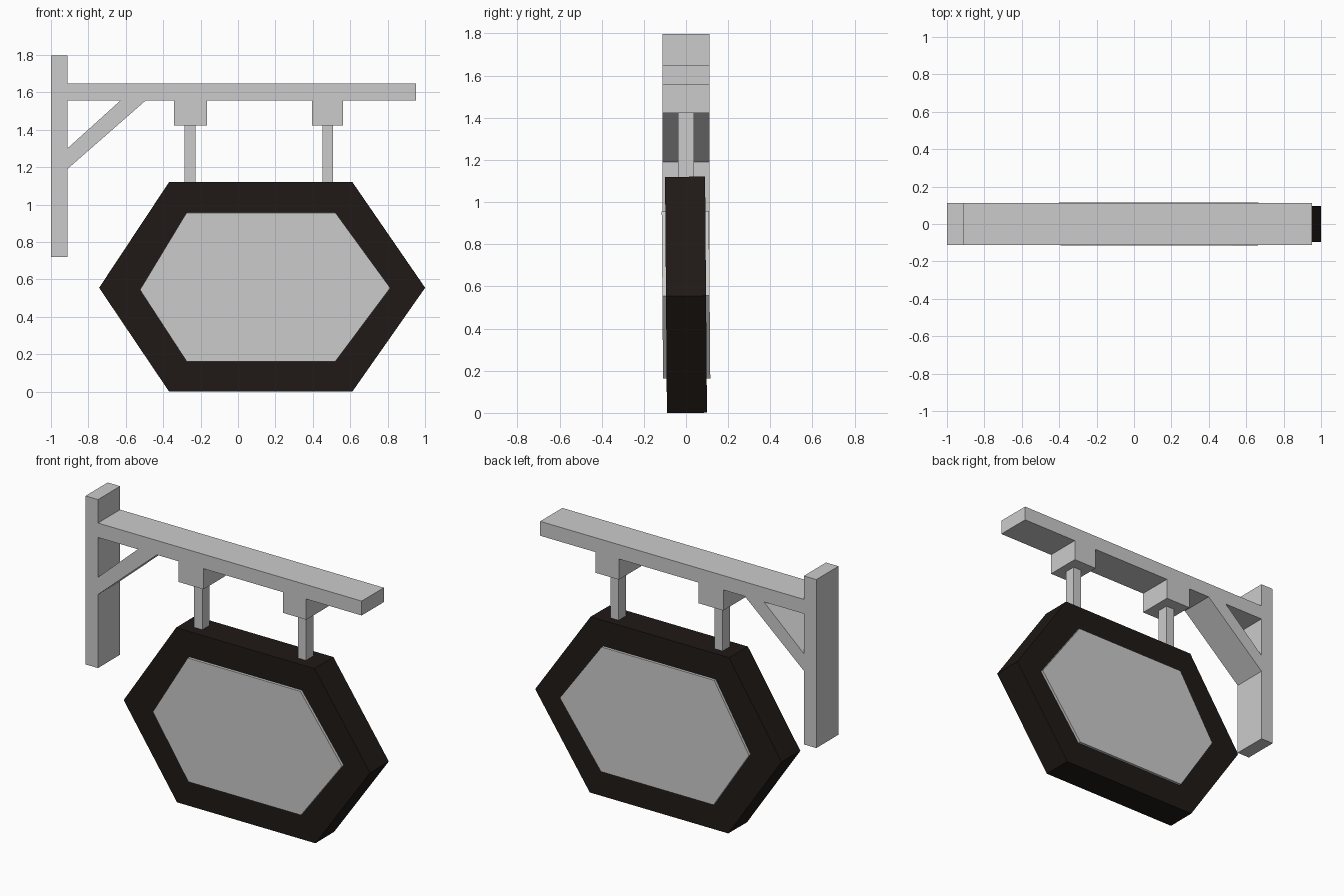
import bpy
import bmesh
from mathutils import Matrix, Vector

if "Cube" in bpy.data.objects:
    bpy.data.objects.remove(bpy.data.objects["Cube"])

HALF_DEPTH = 0.112


def prism(name, profile, half_depth, tilt=0.0, material=None):
    """Extrude a front-view (x, z) outline symmetrically along y."""
    bm = bmesh.new()
    face = bm.faces.new([bm.verts.new((x, -half_depth, z)) for x, z in profile])
    ext = bmesh.ops.extrude_face_region(bm, geom=[face])
    verts = [v for v in ext["geom"] if isinstance(v, bmesh.types.BMVert)]
    bmesh.ops.translate(bm, verts=verts, vec=(0, 2 * half_depth, 0))
    bmesh.ops.rotate(bm, verts=bm.verts[:], cent=Vector((0, 0, 0.56)),
                     matrix=Matrix.Rotation(tilt, 3, 'X'))
    bmesh.ops.recalc_face_normals(bm, faces=bm.faces[:])
    mesh = bpy.data.meshes.new(name)
    bm.to_mesh(mesh)
    bm.free()
    obj = bpy.data.objects.new(name, mesh)
    bpy.context.collection.objects.link(obj)
    if material:
        mesh.materials.append(material)
    return obj


def box(name, x0, x1, z0, z1, half_depth=HALF_DEPTH):
    return prism(name, [(x0, z0), (x1, z0), (x1, z1), (x0, z1)], half_depth)


dark = bpy.data.materials.new("dark_frame")
dark.diffuse_color = (0.014, 0.010, 0.008, 1)
dark.use_nodes = True
dark.node_tree.nodes["Principled BSDF"].inputs["Base Color"].default_value = dark.diffuse_color

# Wall post, beam and diagonal brace
box("wall_post", -1.0, -0.912, 0.72, 1.797)
box("beam", -0.912, 0.953, 1.555, 1.647)
prism("brace", [(-0.912, 1.19), (-0.495, 1.555), (-0.63, 1.555), (-0.912, 1.30)],
      HALF_DEPTH)

# Hanger blocks and rods
for side, bx0, bx1, rx0, rx1 in (("left", -0.342, -0.166, -0.285, -0.226),
                                 ("right", 0.396, 0.561, 0.451, 0.507)):
    box(f"hanger_block_{side}", bx0, bx1, 1.423, 1.555)
    box(f"hanger_rod_{side}", rx0, rx1, 1.10, 1.423, 0.037)

# Slightly tilted hexagonal sign: dark frame with a proud panel on both faces
TILT = 0.008
prism("sign_frame", [(-0.742, 0.555), (-0.368, 0.0), (0.611, 0.0),
                     (1.0, 0.555), (0.611, 1.12), (-0.368, 1.12)],
      0.095, TILT, dark)
prism("sign_panel", [(-0.524, 0.545), (-0.275, 0.163), (0.521, 0.163),
                     (0.814, 0.555), (0.521, 0.957), (-0.275, 0.957)],
      0.112, TILT)
